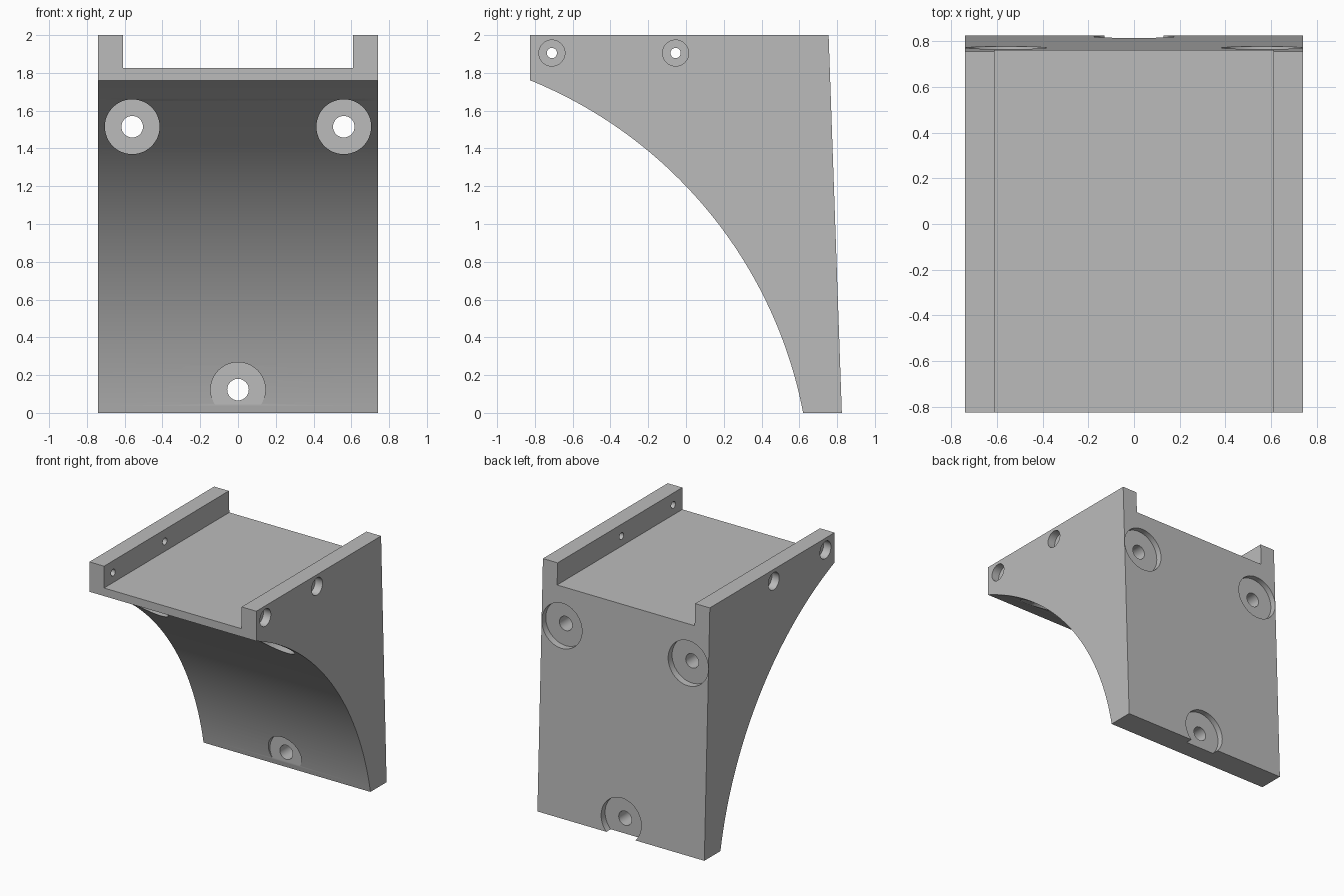
import bpy
import bmesh
import math
from mathutils import Matrix, Vector

cube = bpy.data.objects.get("Cube")
if cube:
    bpy.data.objects.remove(cube, do_unlink=True)

GREY = (0.5, 0.5, 0.5, 1.0)
grey = bpy.data.materials.new("plain grey")
grey.use_nodes = True
grey.diffuse_color = GREY
grey.node_tree.nodes["Principled BSDF"].inputs["Base Color"].default_value = GREY

HALF_WIDTH = 0.74
HALF_CHANNEL = 0.61
CHANNEL_FLOOR = 1.825


def make_object(name, bm):
    bmesh.ops.recalc_face_normals(bm, faces=bm.faces)
    mesh = bpy.data.meshes.new(name)
    bm.to_mesh(mesh)
    bm.free()
    mesh.materials.append(grey)
    obj = bpy.data.objects.new(name, mesh)
    bpy.context.collection.objects.link(obj)
    return obj


def cut(target, cutter):
    bpy.context.view_layer.objects.active = target
    mod = target.modifiers.new("cut", "BOOLEAN")
    mod.operation = "DIFFERENCE"
    mod.solver = "EXACT"
    mod.object = cutter
    bpy.ops.object.modifier_apply(modifier=mod.name)
    bpy.data.objects.remove(cutter, do_unlink=True)


def drill(target, start, end, radius):
    """Cut a round hole between two points."""
    start, end = Vector(start), Vector(end)
    axis = end - start
    turn = axis.to_track_quat("Z", "Y").to_matrix().to_4x4()
    bm = bmesh.new()
    bmesh.ops.create_cone(bm, cap_ends=True, segments=48, radius1=radius,
                          radius2=radius, depth=axis.length,
                          matrix=Matrix.Translation((start + end) / 2) @ turn)
    cut(target, make_object("hole_cutter", bm))


# Bracket body: side profile with a hollow circular arc in front, extruded in x
centre_y, centre_z, arc_radius = -1.723, -0.45, 2.386
a0 = math.atan2(0 - centre_z, 0.62 - centre_y)
a1 = math.atan2(1.76 - centre_z, -0.825 - centre_y)
STEPS = 64
profile = [(-0.825, 2.0), (0.755, 2.0), (0.825, 0.0)]
for i in range(STEPS + 1):
    a = a0 + (a1 - a0) * i / STEPS
    z = 0.0 if i == 0 else centre_z + arc_radius * math.sin(a)
    profile.append((centre_y + arc_radius * math.cos(a), z))
bm = bmesh.new()
side = bm.faces.new([bm.verts.new((-HALF_WIDTH, y, z)) for y, z in profile])
grown = bmesh.ops.extrude_face_region(bm, geom=[side], use_keep_orig=True)
bmesh.ops.translate(bm, vec=(2 * HALF_WIDTH, 0, 0),
                    verts=[v for v in grown["geom"] if isinstance(v, bmesh.types.BMVert)])
bracket = make_object("bracket_body", bm)

# Open channel along the top, leaving two side rails
bm = bmesh.new()
bmesh.ops.create_cube(bm, size=1, matrix=Matrix.Translation((0, 0, CHANNEL_FLOOR + 0.5))
                      @ Matrix.Diagonal((2 * HALF_CHANNEL, 3, 1, 1)))
cut(bracket, make_object("channel_cutter", bm))

# Mounting holes through the back, recessed on both faces
for x, z in ((-0.56, 1.515), (0.56, 1.515), (0, 0.123)):
    back = 0.825 - 0.035 * z
    drill(bracket, (x, back - 0.05, z), (x, 1.1, z), 0.178)
    drill(bracket, (x, back - 0.209, z), (x, -1.1, z), 0.145)
    drill(bracket, (x, -1, z), (x, 1, z), 0.057)

# Small screw holes through both rails, recessed on the outside
for s in (-1, 1):
    for y in (-0.71, -0.055):
        drill(bracket, (s * 0.675, y, 1.905), (s * 0.9, y, 1.905), 0.069)
        drill(bracket, (s * 0.5, y, 1.905), (s * 0.9, y, 1.905), 0.027)

# Smooth curved faces, crisp edges
bpy.ops.object.select_all(action="DESELECT")
bracket.select_set(True)
bpy.context.view_layer.objects.active = bracket
bpy.ops.object.shade_smooth_by_angle(angle=math.radians(30))
